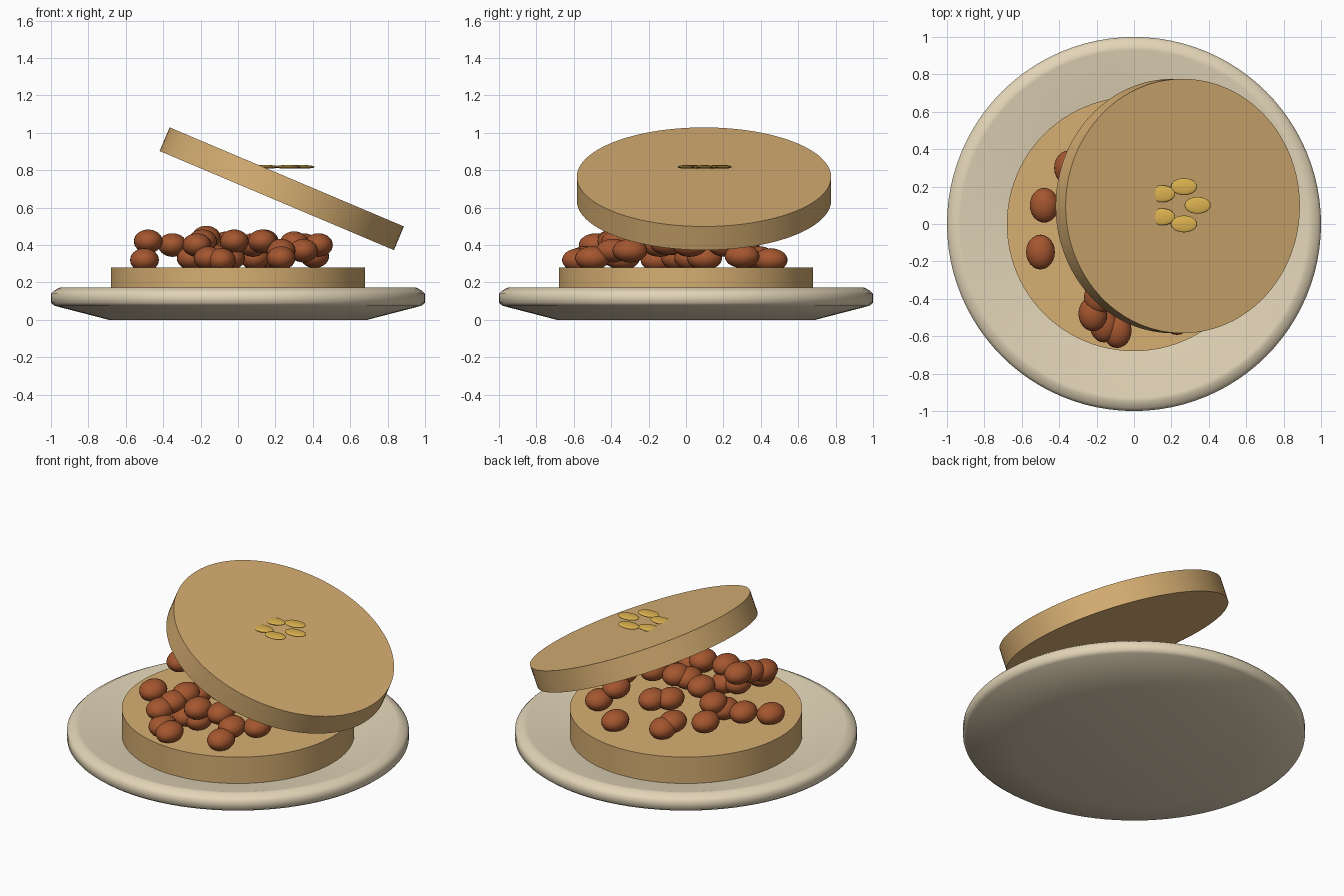
import bpy
import math
from mathutils import Matrix

default_cube = bpy.data.objects.get("Cube")
if default_cube:
    bpy.data.objects.remove(default_cube, do_unlink=True)


def make_material(name, srgb):
    """Create a flat material from an sRGB colour given in bytes."""
    linear = [((c / 255 + 0.055) / 1.055) ** 2.4 for c in srgb] + [1]
    material = bpy.data.materials.new(name)
    material.use_nodes = True
    material.diffuse_color = linear
    shader = next(n for n in material.node_tree.nodes if n.type == "BSDF_PRINCIPLED")
    shader.inputs["Base Color"].default_value = linear
    return material


def finish(name, material, angle):
    """Name, colour and smooth the object that was just added."""
    part = bpy.context.object
    part.name = name
    part.data.name = name
    part.data.materials.append(material)
    bpy.ops.object.shade_smooth_by_angle(angle=math.radians(angle))
    return part


def lathe(name, profile, material, sides=96):
    """Revolve a radius and height profile around the vertical axis."""
    verts, faces = [], []
    for radius, height in profile:
        for i in range(sides):
            turn = math.tau * i / sides
            verts.append((radius * math.cos(turn), radius * math.sin(turn), height))
    for ring in range(len(profile) - 1):
        for i in range(sides):
            j = (i + 1) % sides
            low, high = ring * sides, (ring + 1) * sides
            faces.append((low + i, low + j, high + j, high + i))
    faces.append(tuple(reversed(range(sides))))
    faces.append(tuple(range(len(verts) - sides, len(verts))))
    mesh = bpy.data.meshes.new(name)
    mesh.from_pydata(verts, [], faces)
    part = bpy.data.objects.new(name, mesh)
    bpy.context.collection.objects.link(part)
    bpy.ops.object.select_all(action="DESELECT")
    part.select_set(True)
    bpy.context.view_layer.objects.active = part
    return finish(name, material, 60)


def disc(name, radius, depth, location, material, tilt=0):
    """Add a round slab, tilted around the y axis."""
    bpy.ops.mesh.primitive_cylinder_add(
        vertices=96, radius=radius, depth=depth,
        location=location, rotation=(0, tilt, 0))
    return finish(name, material, 30)


def pebble(name, location, size, material):
    """Add a smooth ellipsoid with the given half sizes."""
    bpy.ops.mesh.primitive_uv_sphere_add(
        segments=24, ring_count=14, radius=1, location=location)
    bpy.context.object.data.transform(Matrix.Diagonal((*size, 1)))
    return finish(name, material, 180)


plate_cream = make_material("plate cream", (226, 212, 183))
bread_tan = make_material("bread tan", (215, 175, 115))
filling_brown = make_material("filling brown", (164, 86, 47))
seed_gold = make_material("seed gold", (220, 178, 80))

# Dished plate with a softly rounded rim
plate_profile = [
    (0.69, 0), (0.98, 0.075), (1, 0.09), (1, 0.14), (0.985, 0.155),
    (0.95, 0.174), (0.93, 0.174), (0.68, 0.11), (0.5, 0.1)]
lathe("plate", plate_profile, plate_cream)

# Bottom half of the bread and its tilted lid
disc("bread_base", 0.68, 0.18, (0, 0, 0.19), bread_tan)
disc("bread_lid", 0.68, 0.137, (0.234, 0.096, 0.701), bread_tan, tilt=0.4)

# Ring of flat seeds resting at the middle of the lid
seed_count = 5
for i in range(seed_count):
    turn = math.tau * i / seed_count
    place = (0.235 + 0.105 * math.cos(turn), 0.1 + 0.105 * math.sin(turn), 0.818)
    pebble(f"seed_{i + 1}", place, (0.07, 0.045, 0.01), seed_gold)

# Loose heap of filling pieces on the bread base
filling_spots = [
    (-.48, .1, .42), (-.5, -.15, .32), (-.35, .3, .4),
    (-.22, -.48, .4), (-.16, -.54, .33), (-.09, -.57, .32),
    (-.19, -.39, .42), (-.12, -.36, .34), (-.17, -.29, .44),
    (-.02, -.38, .42), (-.04, -.34, .33), (.23, -.5, .33),
    (.23, -.39, .37), (.35, -.3, .37), (.13, -.36, .42),
    (-.21, .02, .38), (-.25, -.04, .33), (-.06, -.07, .41),
    (.14, -.1, .42), (.08, -.14, .4), (.09, .03, .33),
    (.17, .1, .33), (.35, .21, .4), (.41, .3, .34),
    (.19, .45, .32), (-.11, .39, .33), (-.13, .32, .35),
    (.43, .02, .4), (.3, -.1, .41)]
for i, spot in enumerate(filling_spots):
    pebble(f"filling_piece_{i + 1}", spot, (0.077, 0.093, 0.063), filling_brown)
